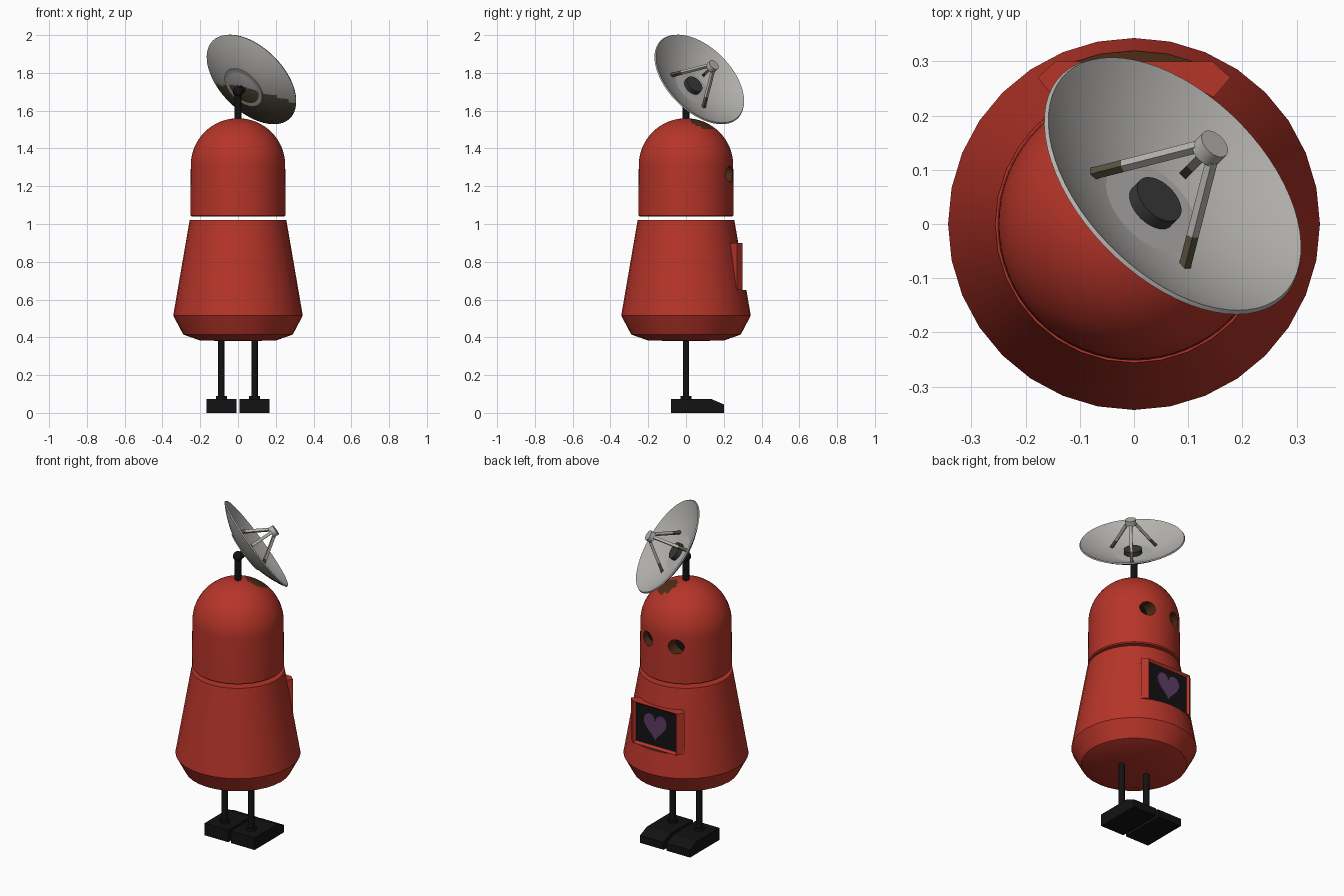
import bpy, bmesh
from math import pi, sin, cos, radians
from mathutils import Matrix, Vector

if "Cube" in bpy.data.objects:
    bpy.data.objects.remove(bpy.data.objects["Cube"])


def material(name, r, g, b):
    m = bpy.data.materials.new(name)
    m.use_nodes = True
    m.diffuse_color = (r, g, b, 1)
    m.node_tree.nodes["Principled BSDF"].inputs["Base Color"].default_value = (r, g, b, 1)
    return m


RED = material("red paint", 0.47, 0.035, 0.022)
RUST = material("brown grime", 0.075, 0.025, 0.008)
BLACK = material("black", 0.006, 0.006, 0.006)
GREY = material("light grey", 0.46, 0.45, 0.43)
OLIVE = material("olive grime", 0.10, 0.085, 0.05)
DARK = material("dark grey", 0.04, 0.04, 0.04)
PURPLE = material("purple", 0.11, 0.045, 0.13)


def finish(name, bm, mats, matrix=None, rule=None, smooth=True):
    """Turn a bmesh into a named object, colouring faces by rule(centre, normal)."""
    bmesh.ops.remove_doubles(bm, verts=bm.verts, dist=1e-5)
    if matrix:
        bm.transform(matrix)
    bmesh.ops.recalc_face_normals(bm, faces=bm.faces)
    if rule:
        for f in bm.faces:
            f.material_index = rule(f.calc_center_median(), f.normal)
    mesh = bpy.data.meshes.new(name)
    bm.to_mesh(mesh)
    bm.free()
    for m in mats:
        mesh.materials.append(m)
    ob = bpy.data.objects.new(name, mesh)
    bpy.context.collection.objects.link(ob)
    if smooth:
        shade(ob)
    return ob


def activate(ob):
    bpy.ops.object.select_all(action="DESELECT")
    ob.select_set(True)
    bpy.context.view_layer.objects.active = ob


def shade(ob):
    activate(ob)
    bpy.ops.object.shade_smooth_by_angle(angle=radians(30))


def lathe(name, profile, segs, mats, matrix=None, rule=None):
    """Revolve (radius, height) points about z."""
    bm = bmesh.new()
    rings = [[bm.verts.new((r * cos(2 * pi * i / segs), r * sin(2 * pi * i / segs), z))
              for i in range(segs)] for r, z in profile]
    for a, b in zip(rings, rings[1:]):
        for i in range(segs):
            j = (i + 1) % segs
            bm.faces.new((a[i], a[j], b[j], b[i]))
    return finish(name, bm, mats, matrix, rule)


def rod(name, r, z0, z1, mats, matrix=None, segs=24, rule=None):
    return lathe(name, [(0, z0), (r, z0), (r, z1), (0, z1)], segs, mats, matrix, rule)


def prism(name, outline, depth, mats, rule=None, edit=None, matrix=None):
    """Extrude an (x, y) outline upward by depth."""
    bm = bmesh.new()
    base = bm.faces.new([bm.verts.new((x, y, 0)) for x, y in outline])
    top = bmesh.ops.extrude_face_region(bm, geom=[base])["geom"]
    bmesh.ops.translate(bm, vec=(0, 0, depth),
                        verts=[v for v in top if isinstance(v, bmesh.types.BMVert)])
    bmesh.ops.recalc_face_normals(bm, faces=bm.faces)
    if edit:
        edit(bm)
    return finish(name, bm, mats, matrix, rule, smooth=False)


def cut(target, cutter):
    cutter.hide_render = True
    mod = target.modifiers.new("cut", "BOOLEAN")
    mod.operation, mod.solver, mod.object = "DIFFERENCE", "EXACT", cutter
    activate(target)
    bpy.ops.object.modifier_apply(modifier=mod.name)
    bpy.data.objects.remove(cutter)
    shade(target)


SHELL = [RED, RUST, BLACK]

# Flared body with a pocket for the screen; the ledge below it is grimy
body = lathe("body", [(0, 0.38), (0.2, 0.383), (0.29, 0.415), (0.343, 0.515),
                      (0.256, 1.02), (0, 1.02)], 32, SHELL)
pocket = prism("pocket_cutter", [(-0.148, 0.22), (0.148, 0.22), (0.148, 0.4), (-0.148, 0.4)],
               0.25, SHELL, rule=lambda c, n: 1 if n.z < -0.5 else 0,
               matrix=Matrix.Translation((0, 0, 0.65)))
cut(body, pocket)

# Domed head with a grimy patch under the dish
dome = [(0.25 * cos(i * pi / 32), 1.31 + 0.25 * sin(i * pi / 32)) for i in range(17)]
patch = Vector((0.07, 0.08, 1.535))
head = lathe("head", [(0, 1.04), (0.246, 1.04), (0.252, 1.046)] + dome, 64, SHELL,
             rule=lambda c, n: 1 if (c - patch).length < 0.06 else 0)

# Eye sockets
for side in (-1, 1):
    place = Matrix.Translation((side * 0.094, 0.17, 1.265)) @ Matrix.Rotation(-pi / 2, 4, "X")
    cut(head, rod("eye_cutter", 0.042, 0, 0.2, SHELL, place,
                  rule=lambda c, n: 2 if n.y < -0.5 else 1))


# Screen housing with a recessed display
def recess(bm):
    front = max(bm.faces, key=lambda f: f.normal.y)
    bmesh.ops.inset_individual(bm, faces=[front], thickness=0.018, depth=-0.012)


half = [(0.14, 0.2), (0.148, 0.235), (0.178, 0.27), (0.145, 0.3)]
prism("screen_housing", half + [(-x, y) for x, y in reversed(half)], 0.25, [RED, BLACK],
      rule=lambda c, n: 1 if n.y > 0.9 and 0.28 < c.y < 0.295 and abs(c.x) < 0.05
      and abs(c.z - 0.775) < 0.05 else 0,
      edit=recess, matrix=Matrix.Translation((0, 0, 0.65)))

# Heart on the display
heart = []
for i in range(36):
    t = 2 * pi * i / 36
    heart.append((0.0048 * 16 * sin(t) ** 3,
                  0.0056 * (13 * cos(t) - 5 * cos(2 * t) - 2 * cos(3 * t) - cos(4 * t) + 2)))
prism("heart", heart, 0.005, [PURPLE],
      matrix=Matrix.Translation((0, 0.293, 0.775)) @ Matrix.Rotation(pi / 2, 4, "X"))

# Legs and feet with sloping toes
side_view = [(-0.08, 0), (0.2, 0), (0.2, 0.045), (0.135, 0.073), (-0.08, 0.073)]
to_foot = Matrix(((0, 0, 1, 0), (1, 0, 0, 0), (0, 1, 0, 0), (0, 0, 0, 1)))
for side, label in ((1, "left"), (-1, "right")):
    place = Matrix.Translation((side * 0.088, 0, 0))
    rod(label + "_leg", 0.017, 0.06, 0.42, [BLACK], place)
    rod(label + "_ankle", 0.029, 0.06, 0.09, [BLACK], place)
    prism(label + "_foot", side_view, 0.158, [BLACK],
          matrix=Matrix.Translation((side * 0.088 - 0.079, 0, 0)) @ to_foot)

# Mast and ball joint
rod("mast", 0.018, 1.54, 1.70, [BLACK])
lathe("mast_joint", [(0.028 * sin(i * pi / 10), 1.70 - 0.028 * cos(i * pi / 10))
                     for i in range(11)], 20, [BLACK])

# Tilted frame of the dish: origin at the rim centre, z along its axis
az = Vector((1, 1, 1)).normalized()
ax = Vector((1, -2, 1)).normalized()
ay = az.cross(ax)
tilt = Matrix.Translation((0.071, 0.07, 1.765)) @ Matrix((ax, ay, az)).transposed().to_4x4()

# Dish shell, grimy on the lower part of its back
R, DEPTH, N = 0.29, 0.085, 16
back = [(R * i / N, DEPTH * (i / N) ** 2 - DEPTH) for i in range(N + 1)]
inside = [(r * 0.985, z + 0.007) for r, z in reversed(back)]
lathe("dish", back + inside, 64, [GREY, OLIVE], tilt,
      rule=lambda c, n: 1 if n.dot(az) < -0.3 and c.z < 1.735 - 0.3 * max(c.x, 0) else 0)
rod("dish_hub", 0.02, -0.12, -0.08, [BLACK], tilt)
rod("dish_plate", 0.122, -0.075, -0.067, [GREY], tilt, 48)
rod("receiver", 0.05, -0.067, -0.042, [DARK], tilt, 32)
rod("feed", 0.03, 0.105, 0.135, [GREY], tilt, 24)

# Three square struts with grimy feet
for k in range(3):
    spin = tilt @ Matrix.Rotation(2 * pi * k / 3, 4, "Z")
    foot, top = Vector((0.14, 0, -0.06)), Vector((0.018, 0, 0.115))
    run = top - foot
    aim = spin @ Matrix.Translation(foot) @ run.to_track_quat("Z", "Y").to_matrix().to_4x4()
    w = 0.008
    square = [(-w, -w), (w, -w), (w, w), (-w, w)]
    prism(f"strut_foot_{k + 1}", square, 0.06, [OLIVE], matrix=aim)
    prism(f"strut_{k + 1}", square, run.length - 0.06, [GREY],
          matrix=aim @ Matrix.Translation((0, 0, 0.06)))
